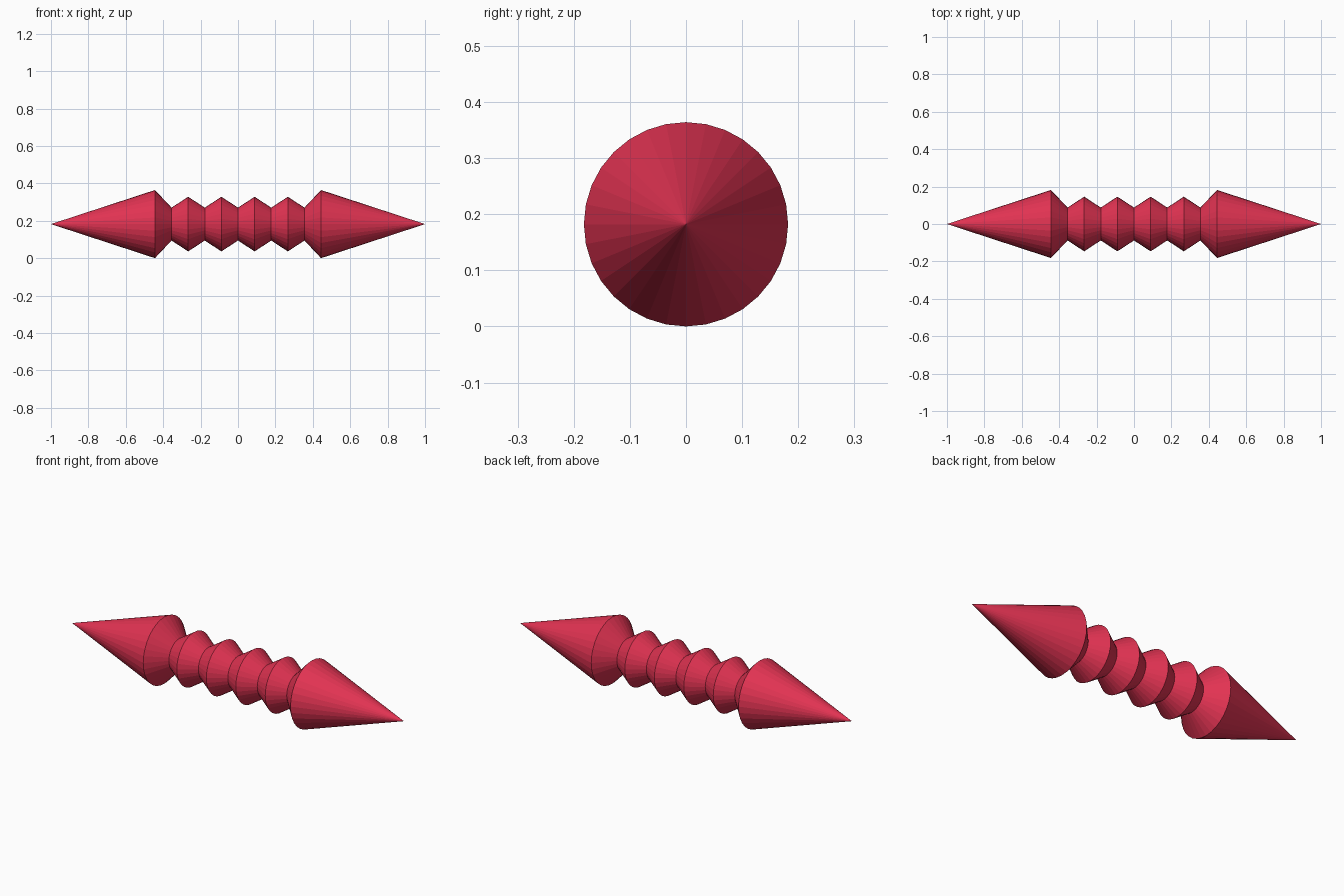
import bpy, bmesh, math

if "Cube" in bpy.data.objects:
    bpy.data.objects.remove(bpy.data.objects["Cube"])

SIDES = 32
R_TIP, R_RIDGE, R_GROOVE = 0.182, 0.146, 0.088
STEP = 0.0888            # spacing between neighbouring rings
X_SHOULDER = 5 * STEP    # widest ring of each spike

# One colour for the whole weapon
red = bpy.data.materials.new("crimson red")
red.diffuse_color = (0.76, 0.033, 0.085, 1.0)
red.use_nodes = True
red.node_tree.nodes["Principled BSDF"].inputs["Base Color"].default_value = red.diffuse_color

# Profile: spike shoulders at the ends, ridges and grooves alternating between
rings = [(-X_SHOULDER, R_TIP)]
rings += [(i * STEP, R_GROOVE if i % 2 == 0 else R_RIDGE) for i in range(-4, 5)]
rings += [(X_SHOULDER, R_TIP)]

bm = bmesh.new()


def ring(x, r):
    """Circle of vertices around the long axis."""
    return [bm.verts.new((x, r * math.cos(a), R_TIP + r * math.sin(a)))
            for a in (2 * math.pi * k / SIDES for k in range(SIDES))]


# Ribbed grip
loops = [ring(x, r) for x, r in rings]
for a, b in zip(loops, loops[1:]):
    for k in range(SIDES):
        n = (k + 1) % SIDES
        bm.faces.new((a[k], a[n], b[n], b[k]))

# Pointed spikes at both ends
for x, loop in ((-1.0, loops[0]), (1.0, loops[-1])):
    point = bm.verts.new((x, 0, R_TIP))
    for k in range(SIDES):
        bm.faces.new((point, loop[k], loop[(k + 1) % SIDES]))

bmesh.ops.recalc_face_normals(bm, faces=bm.faces)
mesh = bpy.data.meshes.new("double_pointed_ribbed_rod")
bm.to_mesh(mesh)
bm.free()
mesh.materials.append(red)
obj = bpy.data.objects.new("double_pointed_ribbed_rod", mesh)
bpy.context.collection.objects.link(obj)
